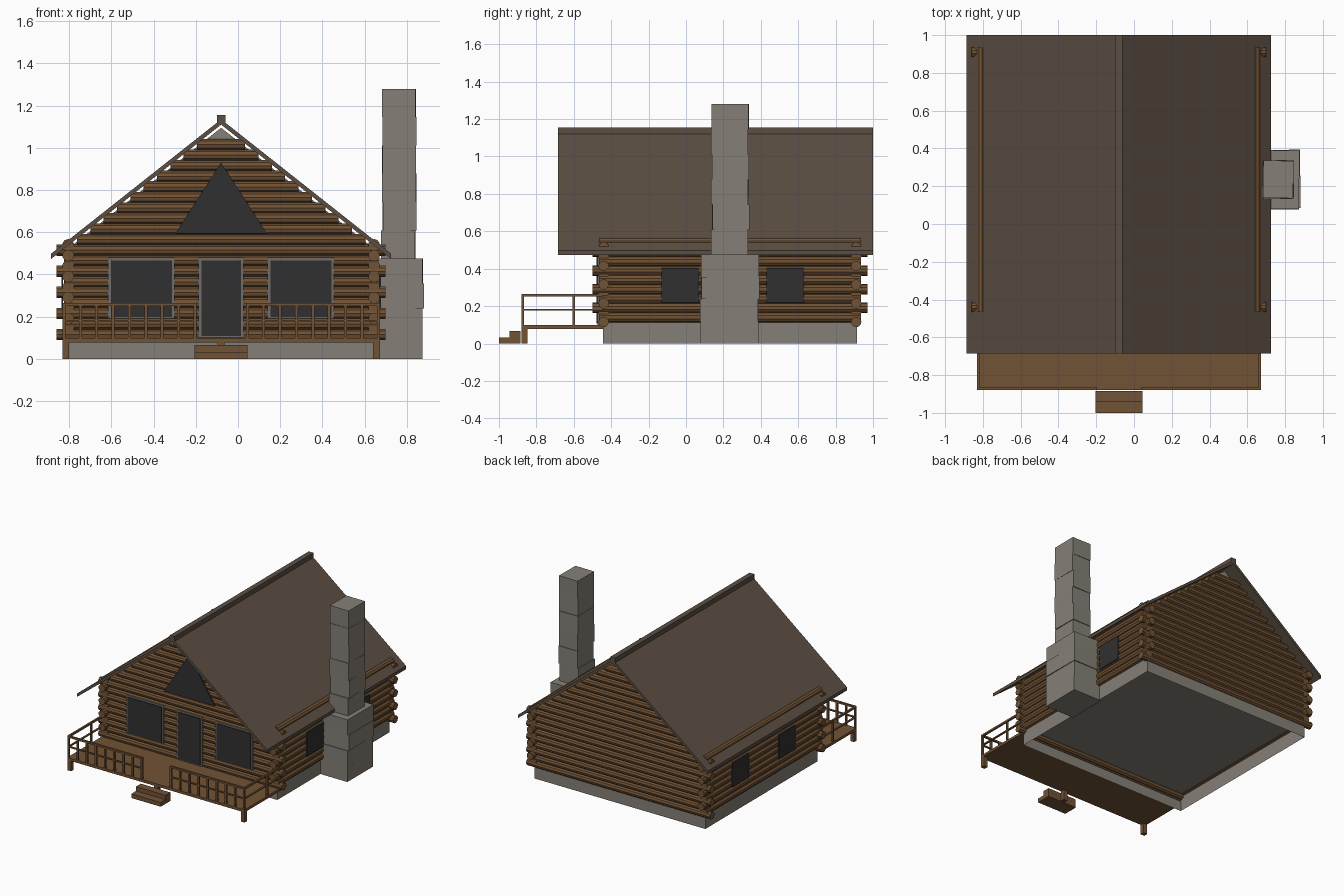
import bpy, bmesh, math, random
from mathutils import Matrix, Vector

if "Cube" in bpy.data.objects:
    bpy.data.objects.remove(bpy.data.objects["Cube"])

random.seed(4)
CX, CY = -0.08, 0.235          # house centre
HX, HY = 0.725, 0.675          # half distance between wall centre lines
R = 0.028                      # log radius
SLOPE, RIDGE = 0.79, 1.135     # roof pitch and top


def material(name, color):
    m = bpy.data.materials.new(name)
    m.diffuse_color = (*color, 1)
    m.use_nodes = True
    m.node_tree.nodes["Principled BSDF"].inputs["Base Color"].default_value = m.diffuse_color
    return m


WOOD = material("log wood", (0.165, 0.085, 0.035))
STONE = material("grey stone", (0.235, 0.215, 0.185))
ROOF = material("dark brown roof", (0.105, 0.077, 0.056))
GLASS = material("dark glass", (0.03, 0.03, 0.03))
FRAME = material("grey frame", (0.16, 0.155, 0.145))


def finish(bm, name, mat):
    bmesh.ops.recalc_face_normals(bm, faces=bm.faces[:])
    me = bpy.data.meshes.new(name)
    bm.to_mesh(me)
    bm.free()
    me.materials.append(mat)
    ob = bpy.data.objects.new(name, me)
    bpy.context.collection.objects.link(ob)
    return ob


def box(bm, x0, x1, y0, y1, z0, z1, turn=0.0):
    c = Vector(((x0 + x1) / 2, (y0 + y1) / 2, (z0 + z1) / 2))
    m = (Matrix.Translation(c) @ Matrix.Rotation(turn, 4, 'Z')
         @ Matrix.Diagonal((x1 - x0, y1 - y0, z1 - z0, 1)))
    return bmesh.ops.create_cube(bm, size=1, matrix=m)["verts"]


def boxes(name, mat, items):
    bm = bmesh.new()
    for b in items:
        box(bm, *b)
    return finish(bm, name, mat)


def log(bm, center, half, axis):
    rot = Matrix.Rotation(math.pi / 2, 4, 'Y' if axis == 'X' else 'X')
    bmesh.ops.create_cone(bm, cap_ends=True, segments=10, radius1=R, radius2=R,
                          depth=2 * half, matrix=Matrix.Translation(center) @ rot)


def prism(name, mat, profile, y0, y1):
    # extrude an XZ outline along Y
    bm = bmesh.new()
    f = bm.faces.new([bm.verts.new((x, y0, z)) for x, z in profile])
    new = bmesh.ops.extrude_face_region(bm, geom=[f])["geom"]
    bmesh.ops.translate(bm, vec=(0, y1 - y0, 0),
                        verts=[v for v in new if isinstance(v, bmesh.types.BMVert)])
    return finish(bm, name, mat)


# Foundation: box open at the bottom
bm = bmesh.new()
box(bm, CX - HX, CX + HX, CY - 0.68, CY + 0.68, 0, 0.12)
low = [f for f in bm.faces if f.calc_center_median().z < 0.01]
bmesh.ops.delete(bm, geom=low, context='FACES')
finish(bm, "foundation", STONE)

# Inner core that fills the gaps between logs and the gable peaks
core_eave = 1.095 - SLOPE * 0.715
prism("inner_walls", STONE,
      [(CX - 0.715, 0.121), (CX + 0.715, 0.121), (CX + 0.715, core_eave),
       (CX, 1.095), (CX - 0.715, core_eave)], CY - 0.668, CY + 0.668)

# Front and back log walls with gables
for name, y in (("front_log_wall", CY - HY), ("back_log_wall", CY + HY)):
    bm = bmesh.new()
    for k in range(19):
        z = 0.115 + 0.05 * k
        half = (0.745 if k % 2 else 0.78) if k < 9 else (1.105 - z) / SLOPE
        log(bm, (CX, y, z), half, 'X')
    finish(bm, name, WOOD)

# Side log walls, half a course higher
for name, x in (("left_log_wall", CX - HX), ("right_log_wall", CX + HX)):
    bm = bmesh.new()
    for k in range(9):
        log(bm, (x, CY, 0.14 + 0.05 * k), 0.735 if k % 2 else 0.70, 'Y')
    finish(bm, name, WOOD)

# Roof: bent slab plus ridge cap
W, T = 0.806, 0.025
eave = RIDGE - SLOPE * W
prism("roof", ROOF,
      [(CX - W, eave), (CX, RIDGE), (CX + W, eave),
       (CX + W, eave - T), (CX, RIDGE - T), (CX - W, eave - T)], -0.685, 1.0)
boxes("ridge_cap", ROOF, [(CX - 0.02, CX + 0.02, -0.685, 1.0, 1.115, 1.155)])

# Front windows and door: grey surround with a dark plate
for name, x0, x1, z0, z1 in (("left_window", -0.615, -0.30, 0.19, 0.48),
                             ("right_window", 0.14, 0.455, 0.19, 0.48),
                             ("door", -0.187, 0.027, 0.10, 0.48)):
    b = 0.013
    boxes(name + "_frame", FRAME, [(x0, x1, -0.472, -0.44, z0, z1)])
    boxes(name + "_pane", GLASS, [(x0 + b, x1 - b, -0.478, -0.471, z0 + b * 0.6, z1 - b)])

# Triangular gable window
prism("gable_window", GLASS, [(-0.296, 0.595), (0.136, 0.595), (CX, 0.93)], -0.476, -0.467)

# Side windows
for side, s in (("left", -1), ("right", 1)):
    xs = sorted((CX + s * (HX + 0.024), CX + s * (HX + 0.032)))
    boxes(side + "_side_windows", GLASS,
          [(*xs, y - 0.1, y + 0.1, 0.22, 0.405) for y in (-0.03, 0.53)])

# Chimney: stacked, slightly uneven stone blocks
bm = bmesh.new()
for x0, x1, y0, y1, z0, z1, n in ((0.63, 0.877, 0.08, 0.39, 0, 0.475, 4),
                                  (0.682, 0.842, 0.137, 0.335, 0.475, 1.28, 6)):
    h = (z1 - z0) / n
    for i in range(n):
        dx, dy = random.uniform(-.004, .004), random.uniform(-.004, .004)
        box(bm, x0 + dx, x1 + dx, y0 + dy, y1 + dy, z0 + i * h, z0 + (i + 1) * h,
            random.uniform(-.02, .02))
finish(bm, "chimney", STONE)

# Porch deck, legs and steps
PX0, PX1, PY = -0.832, 0.672, -0.88
boxes("porch_deck", WOOD, [(PX0, PX1, PY, -0.44, 0.078, 0.098)])
boxes("porch_legs", WOOD, [(x - 0.016, x + 0.016, PY, PY + 0.032, 0, 0.08)
                           for x in (PX0 + 0.016, CX, PX1 - 0.016)])
boxes("porch_steps", WOOD, [(-0.205, 0.045, -1.0, -0.885, 0, 0.032),
                            (-0.205, 0.045, -0.943, -0.885, 0.032, 0.066)])

# Porch railing: front sections with balusters, plain side sections
rails = []
for x0, x1 in ((PX0, -0.197), (0.037, PX1)):
    for z in (0.18, 0.258):
        t = 0.004 if z < 0.2 else 0.007
        rails.append((x0, x1, PY, PY + 0.014, z - t, z + t))
    for i in range(9):
        x = x0 + 0.007 + (x1 - x0 - 0.014) * i / 8
        rails.append((x - 0.007, x + 0.007, PY, PY + 0.014, 0.095, 0.26))
for x in (PX0 + 0.007, PX1 - 0.007):
    for z in (0.18, 0.258):
        t = 0.004 if z < 0.2 else 0.007
        rails.append((x - 0.007, x + 0.007, PY, -0.45, z - t, z + t))
    rails.append((x - 0.007, x + 0.007, -0.607, -0.593, 0.095, 0.26))
boxes("porch_railing", WOOD, rails)
